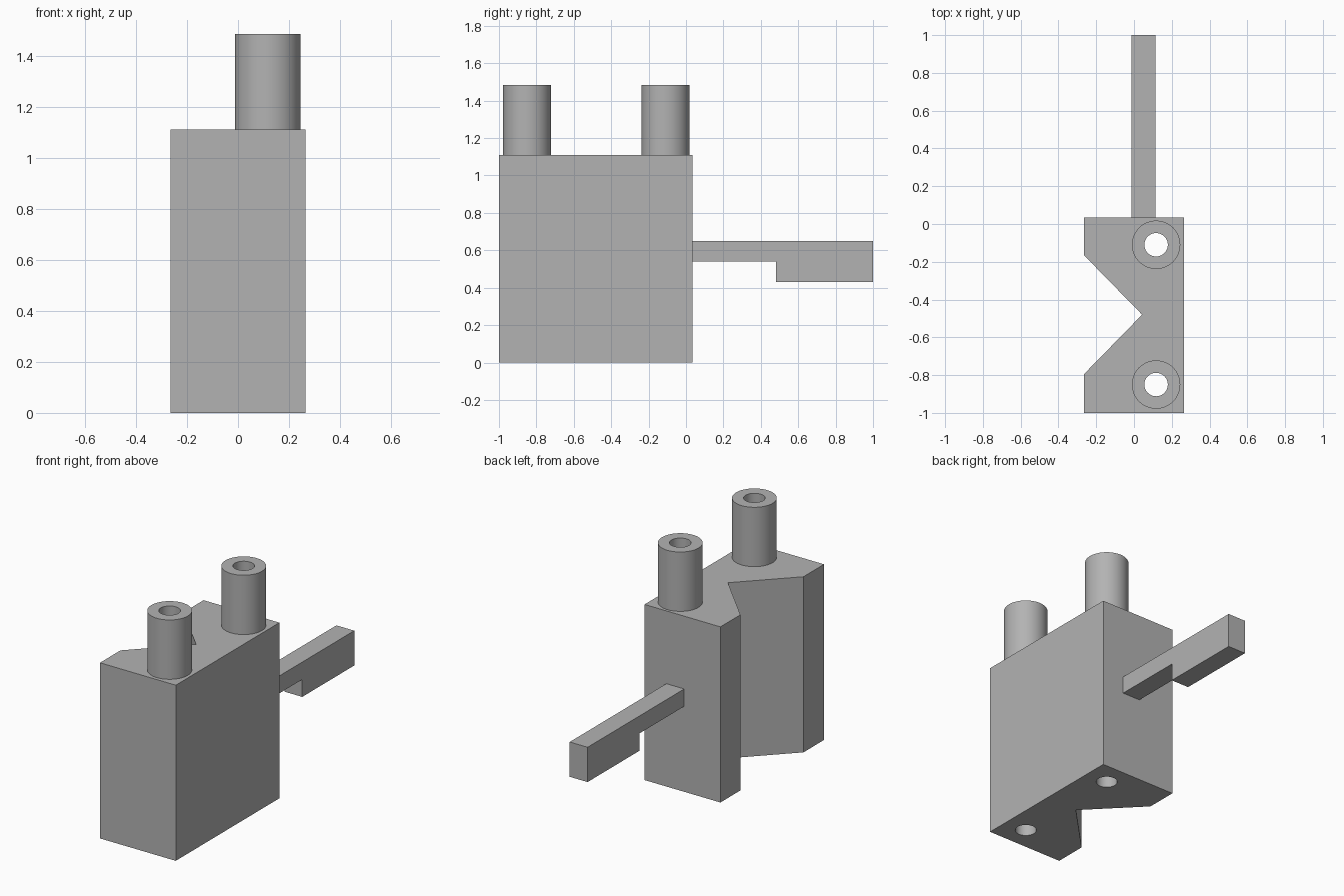
import bpy
import bmesh
from mathutils import Matrix, Vector

default = bpy.data.objects.get("Cube")
if default:
    bpy.data.objects.remove(default, do_unlink=True)

grey = bpy.data.materials.new("light_grey")
grey.use_nodes = True
colour = (0.45, 0.45, 0.45, 1.0)
grey.diffuse_color = colour
grey.node_tree.nodes["Principled BSDF"].inputs["Base Color"].default_value = colour

BODY_TOP, TUBE_TOP = 1.11, 1.485
TUBE_X, TUBE_R, HOLE_R = 0.117, 0.128, 0.062
TUBE_YS = {"front": -0.85, "back": -0.11}
SIDES = 64


def add_object(name, bm):
    bmesh.ops.recalc_face_normals(bm, faces=bm.faces)
    mesh = bpy.data.meshes.new(name)
    bm.to_mesh(mesh)
    bm.free()
    mesh.materials.append(grey)
    obj = bpy.data.objects.new(name, mesh)
    bpy.context.scene.collection.objects.link(obj)
    return obj


def extrude_profile(name, points, offset):
    bm = bmesh.new()
    face = bm.faces.new([bm.verts.new(p) for p in points])
    result = bmesh.ops.extrude_face_region(bm, geom=[face], use_keep_orig=True)
    verts = [g for g in result["geom"] if isinstance(g, bmesh.types.BMVert)]
    bmesh.ops.translate(bm, verts=verts, vec=Vector(offset))
    return add_object(name, bm)


def smooth(obj):
    bpy.ops.object.select_all(action="DESELECT")
    obj.select_set(True)
    bpy.context.view_layer.objects.active = obj
    bpy.ops.object.shade_smooth_by_angle()


# Block with a V notch in its right side
outline = [(-0.265, -1), (0.265, -1), (0.265, 0.035), (-0.265, 0.035),
           (-0.265, -0.165), (0.043, -0.48), (-0.265, -0.795)]
body = extrude_profile("notched_body", [(x, y, 0) for x, y in outline], (0, 0, BODY_TOP))

# Bores running down through the block
bm = bmesh.new()
for y in TUBE_YS.values():
    bmesh.ops.create_cone(bm, cap_ends=True, segments=SIDES, radius1=HOLE_R, radius2=HOLE_R,
                          depth=4, matrix=Matrix.Translation((TUBE_X, y, 0)))
cutter = add_object("bore_cutter", bm)
cutter.hide_render = True
cut = body.modifiers.new("bores", "BOOLEAN")
cut.operation = "DIFFERENCE"
cut.solver = "EXACT"
cut.object = cutter
bpy.context.view_layer.objects.active = body
bpy.ops.object.modifier_apply(modifier=cut.name)
bpy.data.objects.remove(cutter, do_unlink=True)
smooth(body)

# Hollow tubes: a rectangular section spun around each bore
for side, y in TUBE_YS.items():
    bm = bmesh.new()
    section = [(HOLE_R, BODY_TOP), (TUBE_R, BODY_TOP), (TUBE_R, TUBE_TOP), (HOLE_R, TUBE_TOP)]
    verts = [bm.verts.new((TUBE_X + r, y, z)) for r, z in section]
    edges = [bm.edges.new((verts[i - 1], verts[i])) for i in range(len(verts))]
    bmesh.ops.spin(bm, geom=verts + edges, cent=(TUBE_X, y, 0), axis=(0, 0, 1),
                   angle=6.283185307, steps=SIDES)
    bmesh.ops.remove_doubles(bm, verts=bm.verts, dist=0.0005)
    smooth(add_object(side + "_tube", bm))

# Stepped lever reaching out of the back
lever = [(0.035, 0.54), (0.48, 0.54), (0.48, 0.43), (1, 0.43), (1, 0.65), (0.035, 0.65)]
extrude_profile("back_lever", [(-0.012, y, z) for y, z in lever], (0.125, 0, 0))
